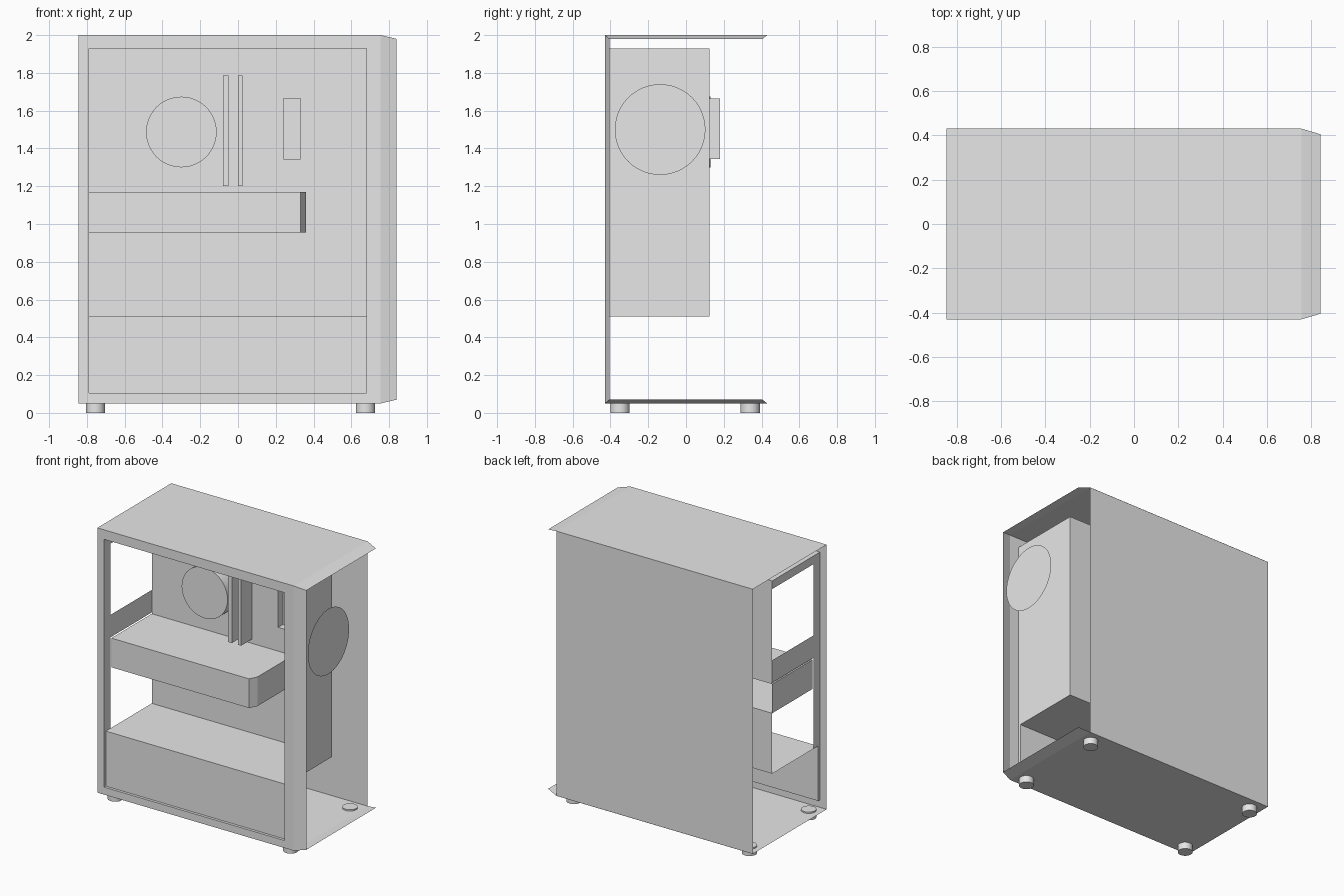
import bpy
import bmesh
from mathutils import Matrix, Vector

old = bpy.data.objects.get("Cube")
if old:
    bpy.data.objects.remove(old, do_unlink=True)

GREY = (0.8, 0.8, 0.8, 1.0)
grey = bpy.data.materials.new("plain_grey")
grey.use_nodes = True
grey.diffuse_color = GREY
grey.node_tree.nodes["Principled BSDF"].inputs["Base Color"].default_value = GREY


def finish(name, bm):
    """Weld, orient and link one part."""
    bmesh.ops.remove_doubles(bm, verts=bm.verts, dist=0.0001)
    bmesh.ops.recalc_face_normals(bm, faces=bm.faces)
    mesh = bpy.data.meshes.new(name)
    bm.to_mesh(mesh)
    bm.free()
    mesh.materials.append(grey)
    obj = bpy.data.objects.new(name, mesh)
    bpy.context.collection.objects.link(obj)
    return obj


def poly(bm, points):
    return bm.faces.new([bm.verts.new(p) for p in points])


def rect(bm, axis, pos, a, b):
    """Flat rectangle at pos on an axis; a and b are ranges on the other two axes."""
    points = []
    for u, v in ((a[0], b[0]), (a[1], b[0]), (a[1], b[1]), (a[0], b[1])):
        p = [u, v]
        p.insert("xyz".index(axis), pos)
        points.append(p)
    return poly(bm, points)


def framed(bm, axis, pos, a, b, hole_a, hole_b):
    """Rectangle with a rectangular hole."""
    rect(bm, axis, pos, (a[0], hole_a[0]), b)
    rect(bm, axis, pos, (hole_a[1], a[1]), b)
    rect(bm, axis, pos, hole_a, (b[0], hole_b[0]))
    rect(bm, axis, pos, hole_a, (hole_b[1], b[1]))


def box(name, x, y, z, open_back=False):
    bm = bmesh.new()
    for pos in x:
        rect(bm, "x", pos, y, z)
    for pos in y[:1] if open_back else y:
        rect(bm, "y", pos, x, z)
    for pos in z:
        rect(bm, "z", pos, x, y)
    return finish(name, bm)


def cylinder(name, centre, radius, depth, axis="Z", sides=48):
    bm = bmesh.new()
    turn = Matrix.Rotation(1.5707963, 4, "X") if axis == "Y" else Matrix()
    bmesh.ops.create_cone(bm, cap_ends=True, segments=sides, radius1=radius,
                          radius2=radius, depth=depth,
                          matrix=Matrix.Translation(Vector(centre)) @ turn)
    obj = finish(name, bm)
    bpy.ops.object.select_all(action="DESELECT")
    obj.select_set(True)
    bpy.context.view_layer.objects.active = obj
    bpy.ops.object.shade_smooth_by_angle()


# Main dimensions
LEFT, BEND, TIP = -0.845, 0.755, 0.84
FRONT, BACK = -0.43, 0.43
BASE, TOP = 0.05, 2.0
IN_X = (-0.79, 0.68)
IN_Z = (0.105, 1.93)
TRAY = 0.125
SHROUD = 0.51

# Outer shell: top, bottom and windowed front, with an inward-bent lip at one end
bm = bmesh.new()
framed(bm, "y", FRONT, (LEFT, BEND), (BASE, TOP), IN_X, IN_Z)
for z in (BASE, TOP):
    rect(bm, "z", z, (LEFT, BEND), (FRONT, BACK))
outer = [(BACK, TOP), (FRONT, TOP), (FRONT, BASE), (BACK, BASE)]
inner = [(0.405, 1.98), (-0.405, 1.98), (-0.405, 0.07), (0.405, 0.07)]
for i in range(3):
    poly(bm, [(BEND, *outer[i]), (BEND, *outer[i + 1]),
              (TIP, *inner[i + 1]), (TIP, *inner[i])])
finish("case_shell", bm)

# Back side panel
bm = bmesh.new()
rect(bm, "y", BACK - 0.001, (LEFT, BEND), (BASE, TOP))
finish("back_panel", bm)

# Tray wall, open behind the card and at the cable pocket
CARD_Z = (0.955, 1.17)
POCKET_X, POCKET_Z = (0.24, 0.33), (1.345, 1.665)
bm = bmesh.new()
rect(bm, "y", TRAY, IN_X, (SHROUD, CARD_Z[0]))
rect(bm, "y", TRAY, (0.36, IN_X[1]), CARD_Z)
framed(bm, "y", TRAY, IN_X, (CARD_Z[1], IN_Z[1]), POCKET_X, POCKET_Z)
finish("tray_wall", bm)

# Chamber end wall and ceiling
bm = bmesh.new()
rect(bm, "x", IN_X[1], (FRONT, TRAY), (SHROUD, IN_Z[1]))
rect(bm, "z", IN_Z[1], IN_X, (FRONT, TRAY))
finish("chamber_walls", bm)

# Connector wall with an upper and a lower opening
bm = bmesh.new()
rect(bm, "x", IN_X[0], (FRONT, -0.355), (SHROUD, IN_Z[1]))
for band in ((1.18, 1.345), (1.87, IN_Z[1])):
    rect(bm, "x", IN_X[0], (-0.355, TRAY), band)
finish("connector_wall", bm)

# Lower shroud: top, front and shallow rim
SHROUD_Y = -0.41
bm = bmesh.new()
rect(bm, "z", SHROUD, IN_X, (SHROUD_Y, TRAY))
rect(bm, "y", SHROUD_Y, IN_X, (IN_Z[0], SHROUD))
rect(bm, "z", IN_Z[0], IN_X, (FRONT, SHROUD_Y))
for x in IN_X:
    rect(bm, "x", x, (FRONT, SHROUD_Y), (IN_Z[0], SHROUD))
finish("lower_shroud", bm)

# Large expansion card with a chamfered corner, open at the tray
outline = [(IN_X[0], TRAY), (IN_X[0], -0.345), (0.33, -0.345), (0.36, -0.29), (0.36, TRAY)]
bm = bmesh.new()
for z in CARD_Z:
    poly(bm, [(x, y, z) for x, y in outline])
for p, q in zip(outline, outline[1:]):
    poly(bm, [(*p, CARD_Z[0]), (*q, CARD_Z[0]), (*q, CARD_Z[1]), (*p, CARD_Z[1])])
finish("expansion_card", bm)

# Memory sticks
for i, x in enumerate([(-0.08, -0.05), (0.0, 0.025)]):
    box(f"memory_stick_{i + 1}", x, (0.0, TRAY), (1.2, 1.785), open_back=True)

# Cable pocket recessed behind the tray
bm = bmesh.new()
rect(bm, "y", 0.18, POCKET_X, POCKET_Z)
for x in POCKET_X:
    rect(bm, "x", x, (TRAY, 0.18), POCKET_Z)
for z in POCKET_Z:
    rect(bm, "z", z, POCKET_X, (TRAY, 0.18))
finish("cable_pocket", bm)

# Processor cooler
cylinder("cooler", (-0.3, 0.085, 1.487), 0.187, 0.09, axis="Y")

# Flat fan disc at the open end
bm = bmesh.new()
bmesh.ops.create_circle(bm, cap_ends=True, segments=48, radius=0.24,
                        matrix=Matrix.Translation((0.833, -0.137, 1.5))
                        @ Matrix.Rotation(1.5707963, 4, "Y"))
finish("fan_disc", bm)

# Feet
for side, x in (("right", -0.755), ("left", 0.675)):
    for end, y in (("front", -0.35), ("back", 0.34)):
        cylinder(f"{end}_{side}_foot", (x, y, 0.03), 0.051, 0.06, sides=32)
